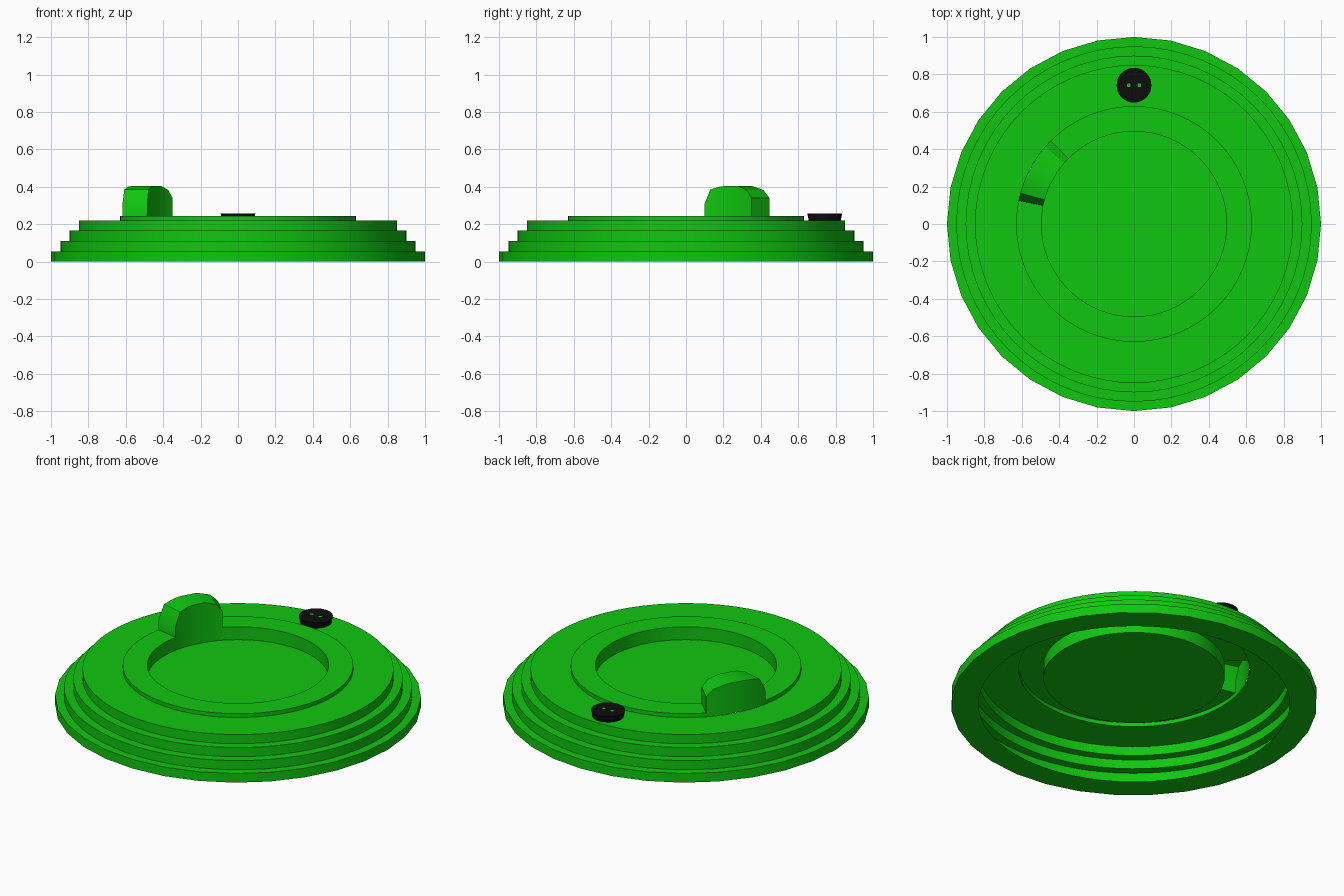
import bpy, bmesh
from math import cos, sin, radians

if "Cube" in bpy.data.objects:
    bpy.data.objects.remove(bpy.data.objects["Cube"])

def material(name, color):
    m = bpy.data.materials.new(name)
    m.diffuse_color = color
    m.use_nodes = True
    m.node_tree.nodes["Principled BSDF"].inputs["Base Color"].default_value = m.diffuse_color
    return m

green = material("green", (0.005, 0.57, 0.005, 1))
black = material("black", (0.004, 0.004, 0.004, 1))

def finish(name, bm, mat):
    bmesh.ops.remove_doubles(bm, verts=bm.verts, dist=1e-5)
    me = bpy.data.meshes.new(name)
    bm.to_mesh(me)
    bm.free()
    me.materials.append(mat)
    ob = bpy.data.objects.new(name, me)
    bpy.context.collection.objects.link(ob)
    bpy.context.view_layer.objects.active = ob
    ob.select_set(True)
    bpy.ops.object.shade_smooth_by_angle(angle=radians(30))
    ob.select_set(False)
    return ob

def sweep(name, columns, mat, loc=(0, 0, 0)):
    """Closed sweep round z; each column is (degrees, [(radius, z), ...])."""
    bm = bmesh.new()
    rows = [[bm.verts.new((r * cos(radians(a)) + loc[0], r * sin(radians(a)) + loc[1], z + loc[2]))
             for r, z in prof] for a, prof in columns]
    for c0, c1 in zip(rows, rows[1:] + rows[:1]):
        for i in range(len(c0) - 1):
            quad = (c0[i], c1[i], c1[i + 1], c0[i + 1])
            if len({tuple(round(k, 6) for k in v.co) for v in quad}) > 2:
                bm.faces.new(quad)
    return finish(name, bm, mat)

def lathe(name, profile, sides, mat, loc=(0, 0, 0)):
    return sweep(name, [(360 * i / sides, profile) for i in range(sides)], mat, loc)

# hollow stepped body: 32-sided base edge, rounder upper steps, flange underneath
def body_profile(edge):
    prof = [(0.85, 0), (edge, 0), (edge, 0.055)]
    for i in range(1, 4):
        r = 1 - 0.05 * i
        prof += [(r, 0.055 * i), (r, 0.055 * (i + 1))]
    return prof + [(0.63, 0.22)]

sweep("stepped_body", [(i * 5.625, body_profile(cos(radians(5.625)) if i % 2 else 1))
                       for i in range(64)], green)

# raised rim whose top lifts into a rounded tab
LIP, FLOOR = 0.243, 0.165
tab = [(135, LIP), (135, 0.34), (139, 0.383), (146, 0.404), (155, 0.404),
       (159, 0.40), (164.8, 0.385), (168.4, 0.31), (168.6, LIP)]
heights = [(a * 5.625, LIP) for a in range(64) if not 135 <= a * 5.625 <= 168.75] + tab
heights.sort(key=lambda p: p[0])  # stable, keeps the tab's end walls in order
sweep("rim_with_tab", [(a, [(0.63, 0.22), (0.63, h), (0.495, h), (0.495, FLOOR)])
                       for a, h in heights], green)

# recessed floor
bm = bmesh.new()
bm.faces.new([bm.verts.new((0.495 * cos(radians(a)), 0.495 * sin(radians(a)), FLOOR))
              for a in sorted({p[0] for p in heights})])
finish("recess_floor", bm, green)

# button with two small thread holes
lathe("button", [(0.0, 0.0), (0.086, 0.0), (0.093, 0.037), (0.0, 0.037)], 32, black, (0, 0.742, 0.221))
for side in (-1, 1):
    lathe("button_hole", [(0.010, 0), (0, 0)], 12, green, (side * 0.028, 0.742, 0.2595))
